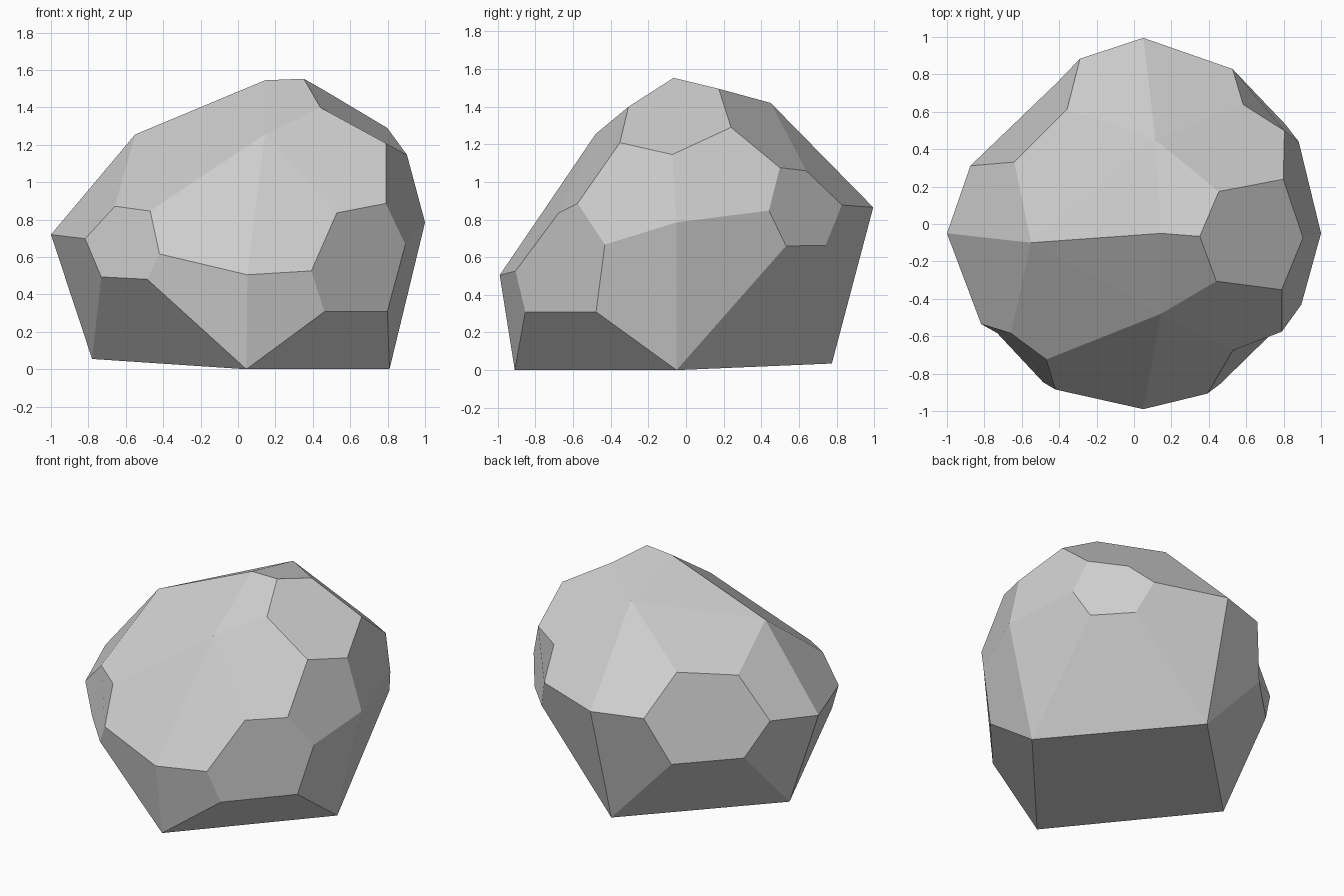
import bpy
import bmesh

default_cube = bpy.data.objects.get("Cube")
if default_cube:
    bpy.data.objects.remove(default_cube, do_unlink=True)

# Stone colour
stone = bpy.data.materials.new("stone_grey")
stone.use_nodes = True
grey = (0.62, 0.62, 0.62, 1.0)
stone.diffuse_color = grey
stone.node_tree.nodes["Principled BSDF"].inputs["Base Color"].default_value = grey

bm = bmesh.new()


def add_ring(*points):
    return [bm.verts.new(point) for point in points]


# Rings of a lumpy octahedral boulder, each running front, left, back, right
base = add_ring((0.045, -0.91, 0), (0.81, -0.05, 0), (0.04, 0.775, 0.035), (-0.78, -0.04, 0.055))
sides = add_ring((0.05, -0.99, 0.505), (1, -0.05, 0.785), (0.05, 0.995, 0.865), (-1, -0.05, 0.72))
corners = add_ring((0.79, -0.81, 0.55), (0.81, 0.73, 0.885), (-0.726, 0.74, 0.86), (-0.71, -0.82, 0.685))
shoulders = add_ring((0.145, -0.48, 1.255), (0.79, -0.1, 1.57), (0.115, 0.45, 1.42), (-0.55, -0.1, 1.255))
peak = bm.verts.new((0.145, -0.05, 1.545))

# Facets of each quarter, from the base up to the peak
for i in range(4):
    j = (i + 1) % 4
    corner = corners[i]
    for facet in (
        (sides[i], base[i], corner),
        (base[i], base[j], corner),
        (base[j], sides[j], corner),
        (sides[j], shoulders[j], corner),
        (shoulders[j], shoulders[i], corner),
        (shoulders[i], sides[i], corner),
        (shoulders[i], shoulders[j], peak),
    ):
        bm.faces.new(facet)

# Underside
bm.faces.new(reversed(base))

# Chipped corners: four around the middle and one on the left shoulder
chips = list(zip(corners, (0.41, 0.30, 0.46, 0.305))) + [(shoulders[1], 0.44)]
for vertex, depth in chips:
    bmesh.ops.bevel(bm, geom=[vertex], offset=depth, offset_type='OFFSET',
                    segments=1, profile=0.5, affect='VERTICES', clamp_overlap=False)

bmesh.ops.recalc_face_normals(bm, faces=bm.faces[:])
for face in bm.faces:
    face.smooth = False

# Finished rock
mesh = bpy.data.meshes.new("rock")
bm.to_mesh(mesh)
bm.free()
mesh.materials.append(stone)
rock = bpy.data.objects.new("rock", mesh)
bpy.context.collection.objects.link(rock)
